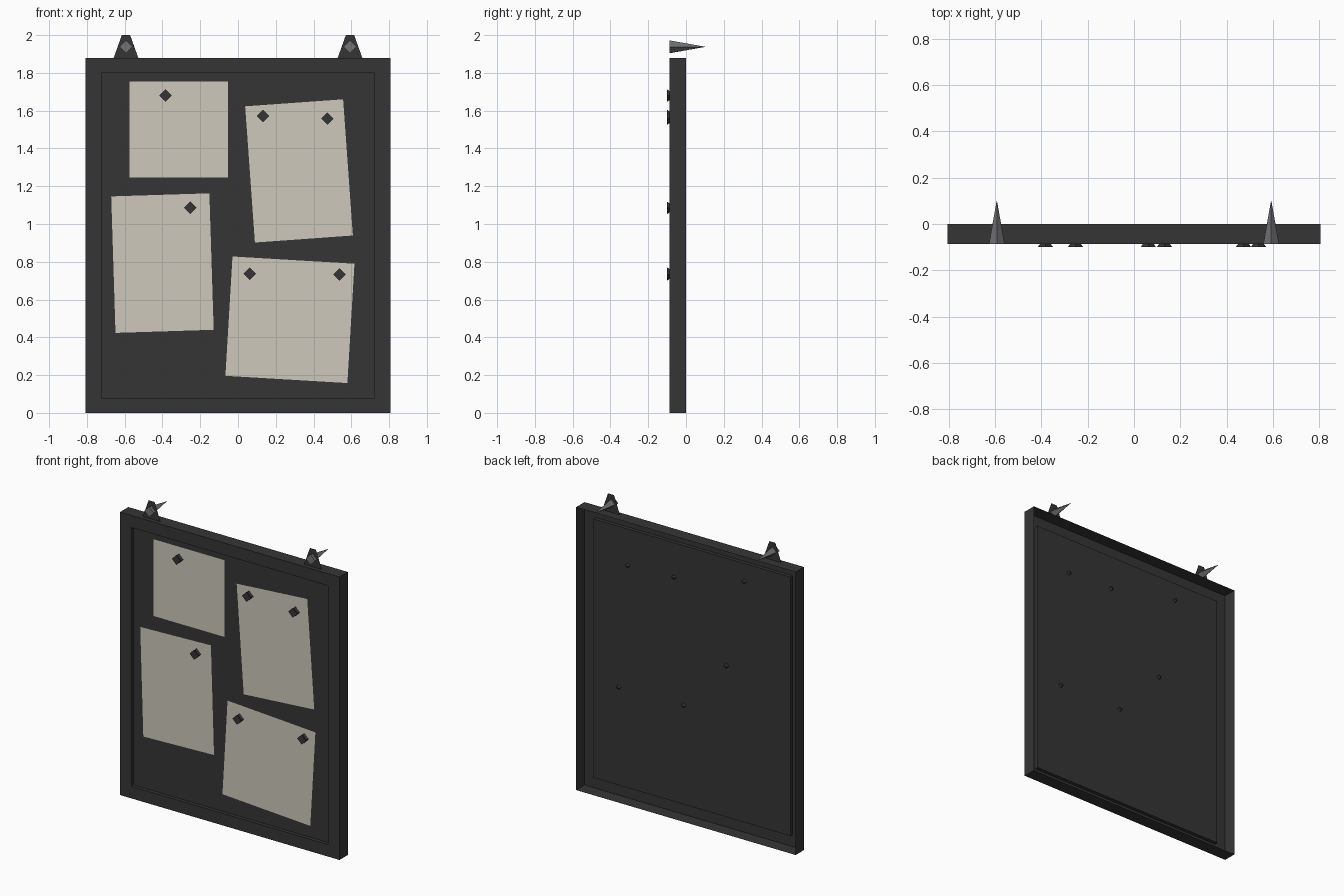
import bpy, bmesh, math
from mathutils import Matrix, Vector

if "Cube" in bpy.data.objects:
    bpy.data.objects.remove(bpy.data.objects["Cube"])


def material(name, rgb):
    m = bpy.data.materials.new(name)
    m.diffuse_color = (*rgb, 1)
    m.use_nodes = True
    m.node_tree.nodes["Principled BSDF"].inputs["Base Color"].default_value = m.diffuse_color
    return m


DARK = material("charcoal", (0.036, 0.036, 0.036))
PAPER = material("cream paper", (0.61, 0.58, 0.50))
METAL = material("grey metal", (0.17, 0.17, 0.18))


def make(name, rings, mat, cap_start=False, cap_end=False):
    """Skin consecutive rings of equal point count into one flat-shaded object."""
    bm = bmesh.new()
    loops = [[bm.verts.new(p) for p in r] for r in rings]
    for a, b in zip(loops, loops[1:]):
        n = len(a)
        for i in range(n):
            j = (i + 1) % n
            bm.faces.new((a[i], a[j], b[j], b[i]))
    if cap_start:
        bm.faces.new(loops[0][::-1])
    if cap_end:
        bm.faces.new(loops[-1])
    me = bpy.data.meshes.new(name)
    bm.to_mesh(me)
    bm.free()
    me.materials.append(mat)
    ob = bpy.data.objects.new(name, me)
    bpy.context.collection.objects.link(ob)
    return ob


def rect(hw, z0, z1, y):
    return [(-hw, y, z0), (hw, y, z0), (hw, y, z1), (-hw, y, z1)]


def diamond(x, y, z, r):
    return [(x, y, z - r), (x + r, y, z), (x, y, z + r), (x - r, y, z)]


# Board: open-backed shell with a raised border and a recessed panel
FRONT, PANEL = -0.087, -0.063
make("board", [rect(0.807, 0, 1.88, 0.001), rect(0.807, 0, 1.88, FRONT),
               rect(0.723, 0.08, 1.80, FRONT), rect(0.723, 0.08, 1.80, PANEL)],
     DARK, cap_end=True)

# Paper sheets: centre x, centre z, width, height, tilt in degrees
sheets = [(-0.314, 1.50, 0.522, 0.51, 0), (0.323, 1.281, 0.52, 0.723, 4.1),
          (-0.40, 0.793, 0.52, 0.723, 1.8), (0.275, 0.493, 0.647, 0.633, -3.4)]
for i, (x, z, w, h, tilt) in enumerate(sheets):
    rot = Matrix.Rotation(math.radians(-tilt), 3, 'Y')
    pts = [rot @ Vector(p) + Vector((x, 0, z)) for p in rect(w / 2, -h / 2, h / 2, PANEL - 0.005)]
    make(f"paper_sheet_{i + 1}", [pts], PAPER, cap_end=True)

# Push pins: four-sided waisted heads, points poking through the panel
pins = [(-0.383, 1.68), (0.132, 1.572), (0.473, 1.558),
        (-0.253, 1.085), (0.062, 0.737), (0.538, 0.733)]
for i, (x, z) in enumerate(pins):
    profile = [(-0.1, 0.033), (-0.087, 0.024), (-0.073, 0.032), (PANEL, 0.018), (-0.045, 0.002)]
    make(f"push_pin_{i + 1}", [diamond(x, y, z, r) for y, r in profile],
         DARK, cap_start=False, cap_end=True)
    make(f"push_pin_face_{i + 1}", [diamond(x, -0.1, z, 0.033)], DARK, cap_end=True)

# Hanging tabs and wall nails, mirrored left and right
for side, s in (("left", -1), ("right", 1)):
    cx = 0.593 * s
    tab = [(cx - 0.065, -0.06, 1.88), (cx + 0.065, -0.06, 1.88),
           (cx + 0.022, -0.06, 2.0), (cx - 0.022, -0.06, 2.0)]
    make(f"hanging_tab_{side}", [tab], DARK, cap_end=True)
    make(f"wall_nail_{side}", [diamond(cx, 0.1, 1.938, 0.0008), diamond(cx, -0.087, 1.938, 0.034)],
         METAL, cap_start=True, cap_end=True)
